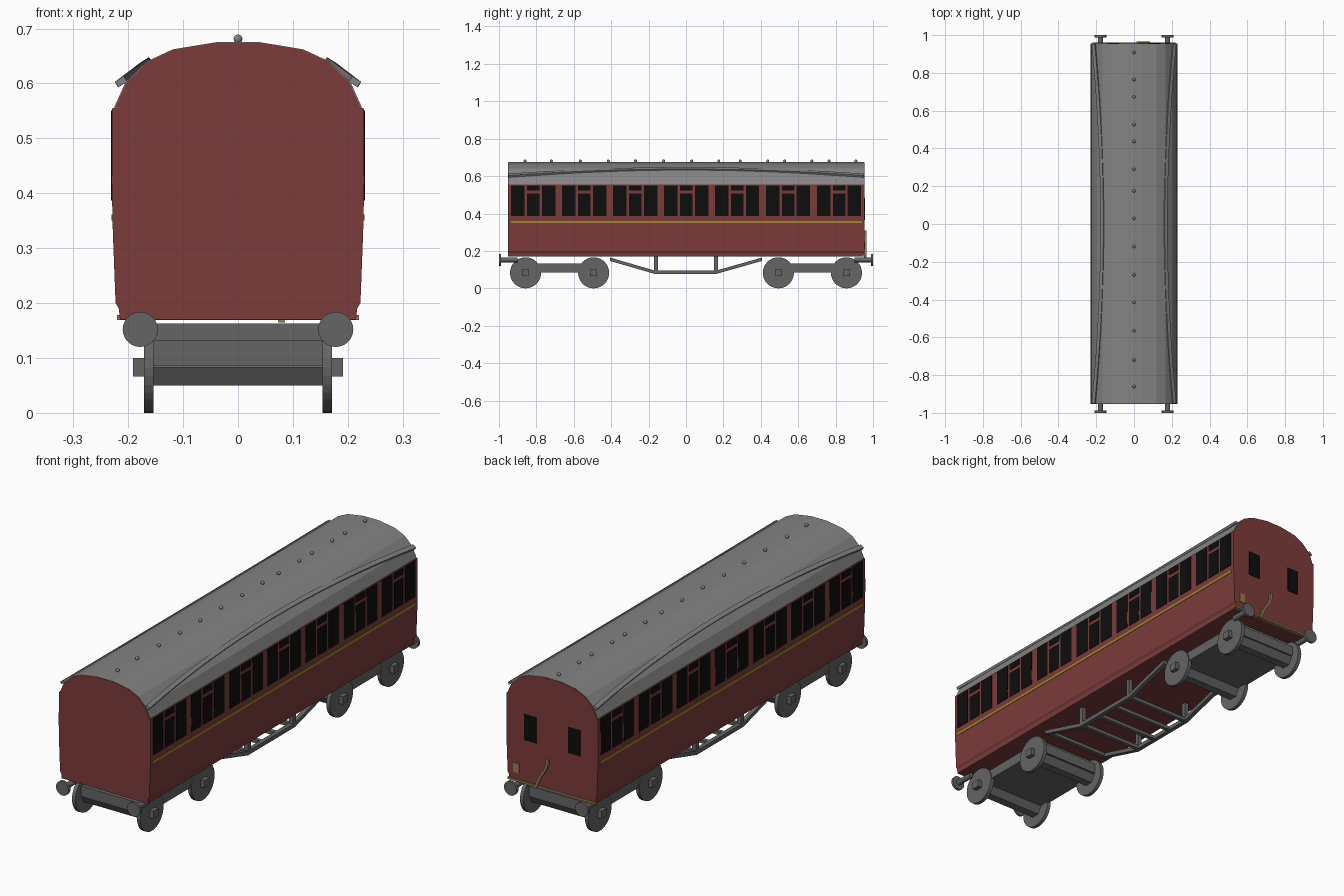
import bpy, bmesh, math

if "Cube" in bpy.data.objects:
    bpy.data.objects.remove(bpy.data.objects["Cube"])


def material(name, rgb):
    m = bpy.data.materials.new(name)
    m.diffuse_color = (*rgb, 1)
    m.use_nodes = True
    m.node_tree.nodes["Principled BSDF"].inputs["Base Color"].default_value = m.diffuse_color
    return m


RED = material("maroon", (0.2, 0.045, 0.043))
GREY = material("roof_grey", (0.23, 0.23, 0.23))
IRON = material("iron_grey", (0.13, 0.13, 0.13))
BLACK = material("window_black", (0.004, 0.004, 0.004))
GOLD = material("gold_line", (0.35, 0.25, 0.02))
TAN = material("tan", (0.32, 0.21, 0.08))


def loft(name, sections, mat):
    """Join matching cross-sections into one closed solid."""
    bm = bmesh.new()
    rings = [[bm.verts.new(p) for p in s] for s in sections]
    n = len(rings[0])
    for a, b in zip(rings, rings[1:]):
        for i in range(n):
            j = (i + 1) % n
            bm.faces.new((a[i], a[j], b[j], b[i]))
    bm.faces.new(rings[0])
    bm.faces.new(rings[-1])
    bmesh.ops.recalc_face_normals(bm, faces=bm.faces)
    me = bpy.data.meshes.new(name)
    bm.to_mesh(me)
    bm.free()
    me.materials.append(mat)
    ob = bpy.data.objects.new(name, me)
    bpy.context.collection.objects.link(ob)
    return ob


def prism_y(name, pts, y0, y1, mat):
    return loft(name, [[(x, y, z) for x, z in pts] for y in (y0, y1)], mat)


def prism_x(name, pts, x0, x1, mat):
    return loft(name, [[(x, y, z) for y, z in pts] for x in (x0, x1)], mat)


def box(name, x0, x1, y0, y1, z0, z1, mat):
    return prism_y(name, [(x0, z0), (x1, z0), (x1, z1), (x0, z1)], y0, y1, mat)


def circle(u, v, r, n):
    return [(u + r * math.cos(2 * math.pi * i / n), v + r * math.sin(2 * math.pi * i / n))
            for i in range(n)]


def ribbon(path, du, dv):
    """Give a 2D path thickness by shifting it both ways."""
    return [(u + du, v + dv) for u, v in path] + [(u - du, v - dv) for u, v in reversed(path)]


def mirrored(half):
    return half + [(-u, v) for u, v in reversed(half)]


# body and roof share one arched section
side = [(0.215, 0.17), (0.217, 0.19), (0.223, 0.2), (0.228, 0.33), (0.230, 0.42), (0.229, 0.555)]
arch = [(0.224, 0.555), (0.203, 0.602), (0.165, 0.639), (0.118, 0.661), (0.04, 0.674)]
prism_y("coach_body", mirrored(side + arch), -0.952, 0.955, RED)
prism_y("roof", mirrored([(x * 1.008, z + 0.001) for x, z in arch]), -0.950, 0.953, GREY)

# curved rain strips on the roof
for s in (-1, 1):
    secs = []
    for i in range(17):
        y = -0.95 + 1.903 * i / 16
        t = (y / 0.95) ** 2
        x, z = 0.168 + 0.046 * t, 0.637 - 0.035 * t
        secs.append([(s * (x + a), y, z + b) for a, b in
                     ((-0.012, 0.001), (0.004, -0.009), (0.010, 0.001), (-0.006, 0.011))])
    loft("rain_strip", secs, GREY)

# roof ventilators
for y in (-0.86, -0.72, -0.565, -0.415, -0.27, -0.12, 0.03, 0.175, 0.29, 0.437,
          0.527, 0.673, 0.765, 0.908):
    bpy.ops.mesh.primitive_uv_sphere_add(segments=12, ring_count=8, radius=0.008,
                                         location=(0, y, 0.681))
    vent = bpy.context.object
    vent.name = "roof_vent"
    vent.data.materials.append(GREY)
    bpy.ops.object.shade_smooth_by_angle()

# side windows: seven groups, each a door light between two fixed lights
for s in (-1, 1):
    def pane(name, y0, y1, z0, z1):
        box(name, s * 0.22, s * 0.2315, y0, y1, z0, z1, BLACK)
    for k in range(-3, 4):
        c = k * 0.2725 + 0.001
        for d in (-0.082, 0.082):
            pane("side_window", c + d - 0.036, c + d + 0.036, 0.387, 0.551)
        pane("door_window", c - 0.033, c + 0.033, 0.387, 0.507)
        pane("door_toplight", c - 0.033, c + 0.033, 0.523, 0.551)
    box("gold_line", s * 0.22, s * 0.2305, -0.935, 0.94, 0.35, 0.361, GOLD)

# rear end fittings
for s in (-1, 1):
    box("end_window", s * 0.08, s * 0.14, 0.95, 0.957, 0.365, 0.482, BLACK)
box("end_sill", -0.22, 0.22, 0.945, 0.96, 0.169, 0.178, TAN)
box("end_plate", 0.165, 0.195, 0.95, 0.958, 0.208, 0.25, TAN)
prism_y("end_pipe", ribbon([(0.02, 0.31), (0.021, 0.285), (0.03, 0.262), (0.06, 0.215), (0.08, 0.165)],
                           0.006, 0.0), 0.952, 0.966, TAN)

# buffers
for e in (-1, 1):
    for s in (-1, 1):
        x = s * 0.178
        prism_y("buffer_shank", circle(x, 0.152, 0.013, 12), e * 0.90, e * 0.99, IRON)
        prism_y("buffer_head", circle(x, 0.152, 0.032, 24), e * 0.988, e * 1.0, IRON)
    # bogie frame and axle casings
    box("bogie_frame", -0.166, 0.166, e * 0.45, e * 0.90, 0.086, 0.132, IRON)
    for yc in (0.494, 0.858):
        y = e * yc
        prism_x("axle_casing", circle(y, 0.083, 0.038, 6), -0.166, 0.166, IRON)
        for s in (-1, 1):
            prism_x("wheel", circle(y, 0.083, 0.083, 32), s * 0.154, s * 0.171, IRON)
            box("axle_box", s * 0.165, s * 0.191, y - 0.018, y + 0.018, 0.066, 0.1, IRON)
    box("bogie_bolster", -0.16, 0.16, e * 0.845, e * 0.871, 0.13, 0.163, IRON)
    box("bogie_bolster", -0.16, 0.16, e * 0.481, e * 0.507, 0.13, 0.163, IRON)

# underframe truss
truss = [(-0.405, 0.155), (-0.17, 0.087), (0.165, 0.087), (0.405, 0.155)]
for s in (-1, 1):
    prism_x("truss_rail", ribbon(truss, 0.0, 0.009), s * 0.15, s * 0.17, IRON)
    for y in (-0.16, 0.16):
        box("truss_post", s * 0.15, s * 0.17, y - 0.01, y + 0.01, 0.085, 0.172, IRON)
for y, z in ((-0.39, 0.151), (-0.16, 0.087), (-0.05, 0.087), (0.055, 0.087), (0.16, 0.087), (0.39, 0.151)):
    box("truss_cross_bar", -0.155, 0.155, y - 0.009, y + 0.009, z - 0.008, z + 0.008, IRON)
